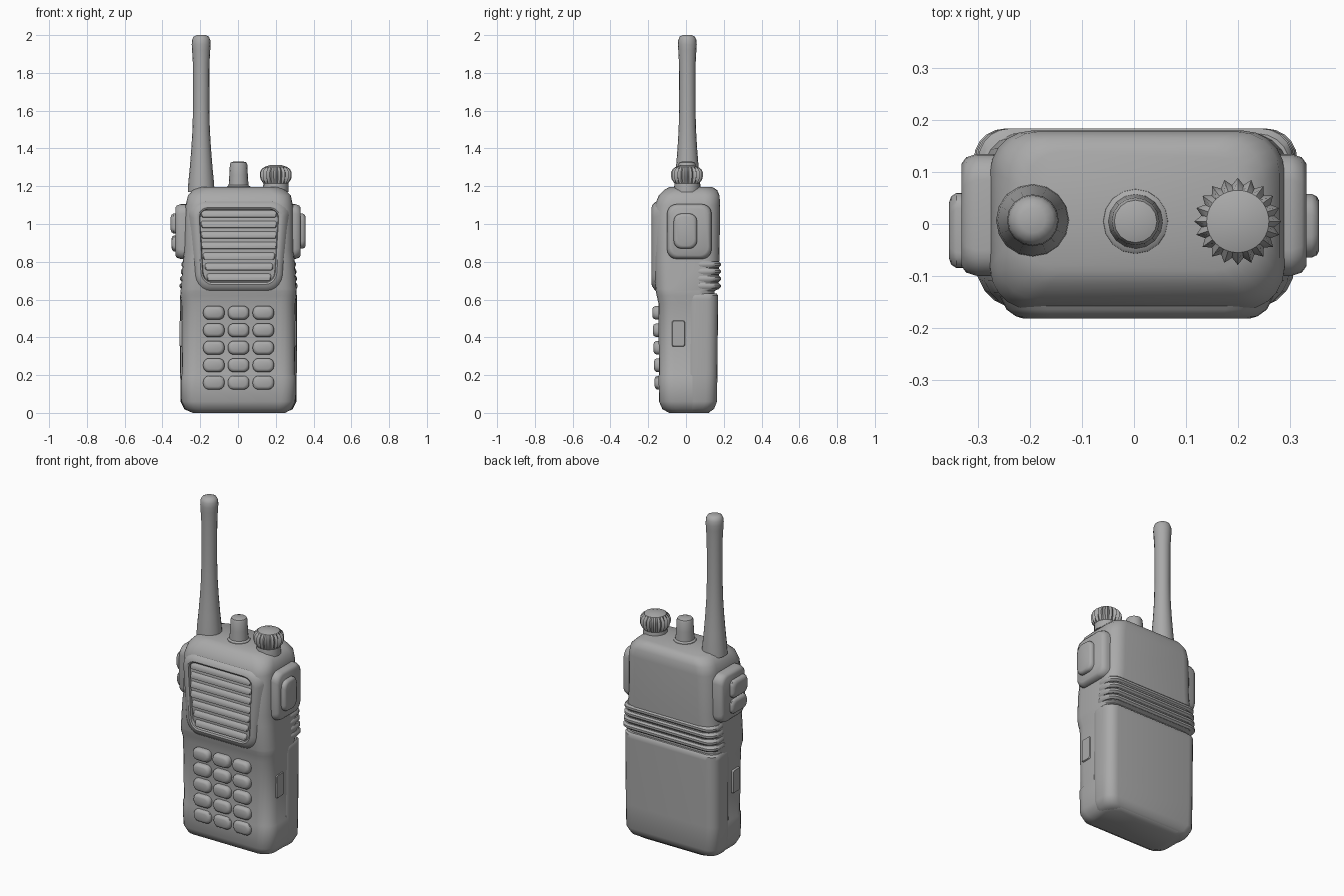
import bpy, bmesh, math

old = bpy.data.objects.get("Cube")
if old:
    bpy.data.objects.remove(old, do_unlink=True)

grey = bpy.data.materials.new("plain grey")
grey.use_nodes = True
grey.diffuse_color = (0.4, 0.4, 0.4, 1)
grey.node_tree.nodes["Principled BSDF"].inputs["Base Color"].default_value = (0.4, 0.4, 0.4, 1)

# Axis maps: (a, b, t) -> (x, y, z), where t is the lofting direction
ALONG_Z = lambda a, b, t: (a, b, t)
ALONG_Y = lambda a, b, t: (a, t, b)
ALONG_X = lambda a, b, t: (t, a, b)


def skin(name, rings, capped=True, angle=40):
    """Bridge equal-length rings of points into one smooth-shaded object."""
    bm = bmesh.new()
    loops = [[bm.verts.new(p) for p in ring] for ring in rings]
    n = len(loops[0])
    for low, high in zip(loops, loops[1:]):
        for i in range(n):
            j = (i + 1) % n
            bm.faces.new((low[i], low[j], high[j], high[i]))
    if capped:
        bm.faces.new(loops[0][::-1])
        bm.faces.new(loops[-1])
    bmesh.ops.recalc_face_normals(bm, faces=bm.faces)
    mesh = bpy.data.meshes.new(name)
    bm.to_mesh(mesh)
    bm.free()
    mesh.materials.append(grey)
    obj = bpy.data.objects.new(name, mesh)
    bpy.context.collection.objects.link(obj)
    bpy.ops.object.select_all(action="DESELECT")
    bpy.context.view_layer.objects.active = obj
    obj.select_set(True)
    bpy.ops.object.shade_smooth_by_angle(angle=math.radians(angle))
    return obj


def rounded(a0, a1, b0, b1, r, steps=5):
    """Outline of a rounded rectangle."""
    r = min(r, (a1 - a0) * 0.49, (b1 - b0) * 0.49)
    pts = []
    for k, (ca, cb) in enumerate(((a1 - r, b1 - r), (a0 + r, b1 - r),
                                  (a0 + r, b0 + r), (a1 - r, b0 + r))):
        for s in range(steps + 1):
            w = math.pi / 2 * (k + s / steps)
            pts.append((ca + r * math.cos(w), cb + r * math.sin(w)))
    return pts


def loft(name, axis, sections, taper=0, capped=True):
    """Sections are (t, a0, a1, b0, b1, radius); taper narrows a with falling b."""
    rings = []
    for t, a0, a1, b0, b1, r in sections:
        mid = (b0 + b1) / 2
        rings.append([axis(a * (1 + taper * (b - mid)), b, t)
                      for a, b in rounded(a0, a1, b0, b1, r)])
    return skin(name, rings, capped)


def button(name, axis, base, top, a0, a1, b0, b1, r, edge):
    """A raised pad with a softened outer edge."""
    secs = []
    for f, e in ((0, 0), (0.6, 0), (0.88, 0.35), (1, 1)):
        d = edge * e
        secs.append((base + (top - base) * f, a0 + d, a1 - d, b0 + d, b1 - d, r))
    return loft(name, axis, secs)


def turned(name, x, y, profile, sides=16, teeth=0):
    """Revolve (z, radius) pairs; teeth is the depth of notches on every other point."""
    rings = []
    for z, r in profile:
        ring = []
        for i in range(sides):
            w = 2 * math.pi * i / sides
            q = r - (teeth if i % 2 and r > 0.07 else 0)
            ring.append((x + q * math.cos(w), y + q * math.sin(w), z))
        rings.append(ring)
    return skin(name, rings)


# Main housing
loft("housing", ALONG_Z, [
    (0, -.24, .25, -.09, .12, .06),
    (.02, -.28, .285, -.125, .145, .07),
    (.06, -.3, .305, -.143, .155, .08),
    (.195, -.302, .307, -.145, .155, .08),
    (.205, -.296, .301, -.143, .155, .08),
    (.58, -.3, .305, -.146, .15, .08),
    (.62, -.306, .31, -.155, .15, .08),
    (.645, -.304, .31, -.16, .15, .08),
    (.655, -.303, .309, -.162, .172, .08),
    (.8, -.292, .3, -.165, .176, .08),
    (.86, -.285, .293, -.165, .178, .08),
    (1.1, -.277, .29, -.165, .18, .08),
    (1.15, -.265, .28, -.145, .178, .08),
    (1.18, -.24, .25, -.115, .165, .08),
    (1.195, -.21, .22, -.09, .14, .07)])

# Battery pack on the lower back
loft("battery_pack", ALONG_Z, [
    (.004, -.25, .255, 0, .12, .05),
    (.02, -.285, .29, -.005, .148, .06),
    (.06, -.304, .309, -.005, .164, .06),
    (.2, -.306, .311, -.005, .166, .06),
    (.6, -.307, .312, -.005, .17, .06),
    (.622, -.307, .312, -.005, .17, .06),
    (.632, -.3, .305, 0, .162, .06)])

# Grip ribs above the battery
for i in range(4):
    z = .672 + i * .038
    w = .309 - i * .003
    loft("grip_rib", ALONG_Z, [
        (z - .016, -w + .008, w, .03, .174, .06),
        (z - .006, -w, w + .006, .03, .184, .06),
        (z + .006, -w, w + .006, .03, .184, .06),
        (z + .016, -w + .008, w, .03, .174, .06)])

# Speaker frame and louvres
loft("speaker_frame", ALONG_Y, [
    (-.13, -.25, .26, .63, 1.13, .08),
    (-.165, -.235, .245, .65, 1.115, .08),
    (-.178, -.218, .228, .668, 1.1, .07),
    (-.182, -.205, .215, .68, 1.088, .06),
    (-.178, -.196, .206, .69, 1.08, .05),
    (-.155, -.19, .2, .695, 1.075, .05)], taper=.3, capped=False)
for i in range(7):
    z = .717 + i * .056
    w = .165 + .03 * min(1, i / 3)
    loft("speaker_louvre", ALONG_Y, [
        (-.15, -w, w + .01, z - .012, z + .026, .01),
        (-.168, -w, w + .01, z - .018, z + .018, .012),
        (-.178, -w + .005, w + .005, z - .016, z + .002, .009)])

# Keypad
for row in range(5):
    for col in (-1, 0, 1):
        x, z = .003 + col * .131, .16 + row * .0925
        face = -.166 - row * .003
        button("key", ALONG_Y, -.135, face, x - .056, x + .056,
               z - .036, z + .036, .03, .016)

# Side panels, push buttons and lower side plates
for side in (-1, 1):
    button("side_panel", ALONG_X, side * .26, side * .332, -.1, .135,
           .815, 1.105, .05, .018)
    button("lower_side_plate", ALONG_X, side * .28, side * .309, -.075, -.005,
           .35, .49, .01, .004)
button("call_button", ALONG_X, .32, .357, -.065, .058, .87, 1.055, .04, .014)
button("talk_button", ALONG_X, -.32, -.357, -.085, .06, .95, 1.055, .03, .02)
button("side_key", ALONG_X, -.32, -.352, -.085, .06, .855, .94, .03, .018)

# Antenna
turned("antenna", -.195, .007, [
    (1.17, .071), (1.22, .068), (1.3, .06), (1.4, .052), (1.5, .046), (1.62, .043),
    (1.85, .044), (1.92, .048), (1.95, .05), (1.975, .048), (1.992, .04), (2, .024)])

# Centre selector
turned("selector_collar", .003, .005, [(1.18, .064), (1.198, .062), (1.206, .052)])
turned("selector", .003, .005, [
    (1.18, .054), (1.26, .049), (1.315, .046), (1.326, .041), (1.331, .025)])

# Volume knob with a toothed rim
turned("volume_neck", .2, .005, [(1.17, .068), (1.215, .066), (1.25, .06)])
turned("volume_knob", .2, .005, [
    (1.215, .066), (1.235, .08), (1.25, .084), (1.275, .084), (1.29, .076),
    (1.302, .06), (1.312, .03)], sides=40, teeth=.013)
